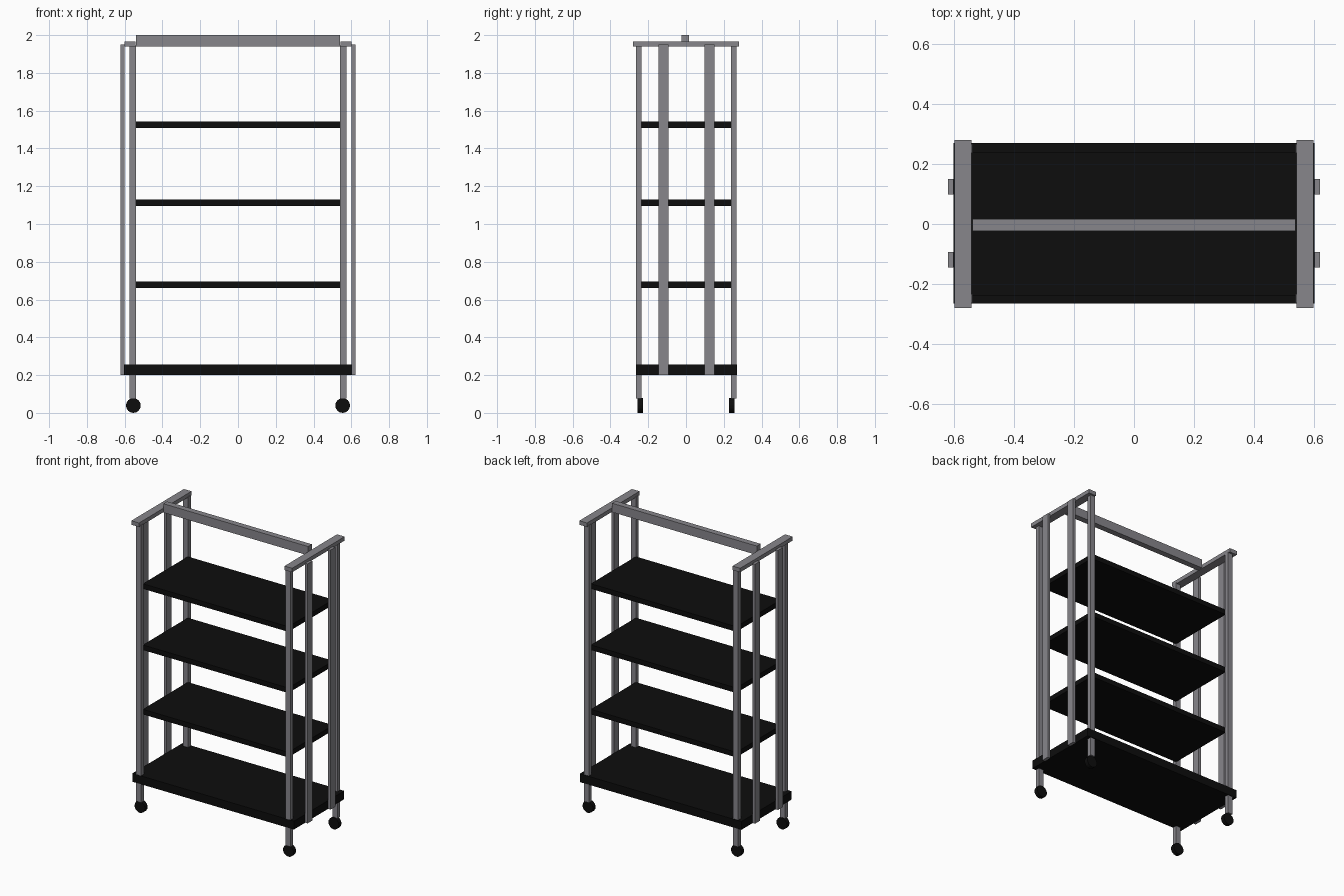
import bpy, bmesh, math
from mathutils import Matrix

if "Cube" in bpy.data.objects:
    bpy.data.objects.remove(bpy.data.objects["Cube"])


def material(name, rgb):
    m = bpy.data.materials.new(name)
    m.diffuse_color = (*rgb, 1)
    m.use_nodes = True
    m.node_tree.nodes["Principled BSDF"].inputs["Base Color"].default_value = m.diffuse_color
    return m


GREY = material("grey_metal", (0.245, 0.24, 0.26))
BLACK = material("black", (0.004, 0.004, 0.004))


def finish(name, bm, mat):
    me = bpy.data.meshes.new(name)
    bm.to_mesh(me)
    bm.free()
    me.materials.append(mat)
    ob = bpy.data.objects.new(name, me)
    bpy.context.collection.objects.link(ob)
    return ob


def box(name, x, y, z, mat):
    """Box from (min, max) ranges on each axis."""
    bm = bmesh.new()
    size = [abs(r[1] - r[0]) for r in (x, y, z)]
    mid = [(r[0] + r[1]) / 2 for r in (x, y, z)]
    bmesh.ops.create_cube(bm, size=1, matrix=Matrix.Translation(mid) @ Matrix.Diagonal((*size, 1)))
    return finish(name, bm, mat)


def wheel(name, x, y):
    bm = bmesh.new()
    mat = Matrix.Translation((x, y, 0.039)) @ Matrix.Rotation(math.pi / 2, 4, 'X')
    bmesh.ops.create_cone(bm, cap_ends=True, segments=16, radius1=0.039, radius2=0.039,
                          depth=0.028, matrix=mat)
    return finish(name, bm, BLACK)


# Base tray and shelves
box("base_shelf", (-0.603, 0.603), (-0.265, 0.271), (0.2, 0.256), BLACK)
for i, z in enumerate((0.678, 1.112, 1.525)):
    box(f"shelf_{i + 1}", (-0.543, 0.543), (-0.24, 0.24), (z - 0.017, z + 0.017), BLACK)

# Top centre bar
box("top_bar", (-0.54, 0.54), (-0.024, 0.016), (1.94, 2.0), GREY)

for s, side in ((-1, "left"), (1, "right")):
    # End rail across the tops of the posts
    box(f"{side}_end_rail", (s * 0.543, s * 0.6), (-0.28, 0.28), (1.94, 1.967), GREY)
    for t, end in ((-1, "front"), (1, "back")):
        # Corner post with caster wheel
        yc = t * 0.2505 + 0.0015
        box(f"{side}_{end}_post", (s * 0.539, s * 0.575), (yc - 0.0145, yc + 0.0145), (0.075, 1.945), GREY)
        wheel(f"{side}_{end}_wheel", s * 0.554, t * 0.242)
        # Flat outer upright
        yu = t * 0.122 + 0.003
        box(f"{side}_{end}_upright", (s * 0.602, s * 0.621), (yu - 0.026, yu + 0.026), (0.2, 1.95), GREY)
